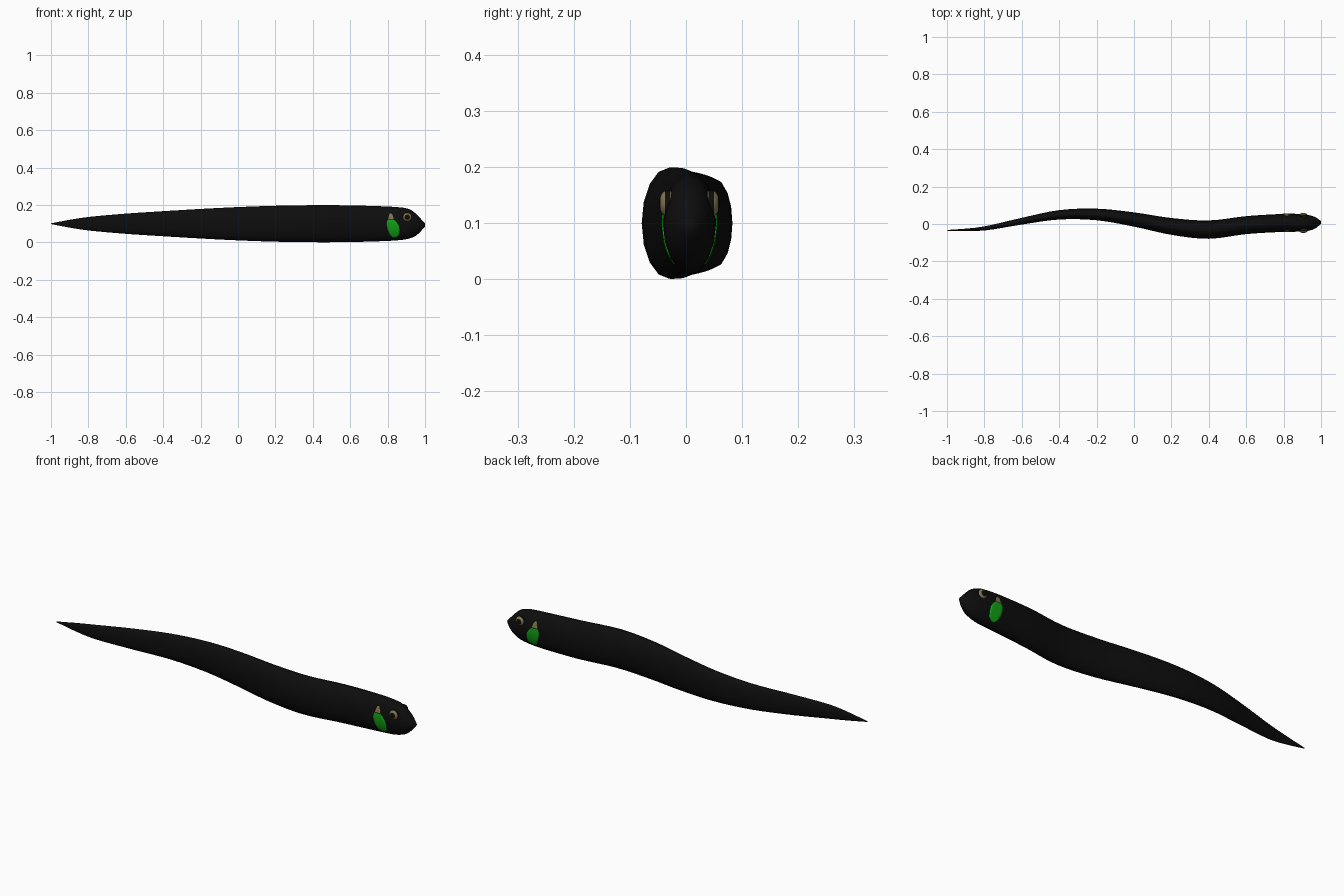
import bpy, bmesh, math
from mathutils import Vector

if "Cube" in bpy.data.objects:
    bpy.data.objects.remove(bpy.data.objects["Cube"])


def material(name, rgb):
    m = bpy.data.materials.new(name)
    m.diffuse_color = (*rgb, 1)
    m.use_nodes = True
    m.node_tree.nodes["Principled BSDF"].inputs["Base Color"].default_value = m.diffuse_color
    return m


BLACK = material("black skin", (0.004, 0.004, 0.004))
GREEN = material("bright green", (0.006, 0.35, 0.008))
TAN = material("olive tan", (0.22, 0.18, 0.08))

# Body stations: x, centre y, centre z, half width, half height
STATIONS = [
    (-1.0, -0.034, 0.100, 0.002, 0.002), (-0.9, -0.031, 0.100, 0.006, 0.021),
    (-0.8, -0.024, 0.100, 0.011, 0.036), (-0.6, 0.015, 0.100, 0.018, 0.054),
    (-0.4, 0.049, 0.100, 0.025, 0.067), (-0.2, 0.051, 0.100, 0.031, 0.079),
    (0.0, 0.024, 0.100, 0.038, 0.089), (0.2, -0.013, 0.100, 0.045, 0.096),
    (0.4, -0.030, 0.100, 0.049, 0.099), (0.6, -0.006, 0.100, 0.048, 0.098),
    (0.8, 0.006, 0.100, 0.048, 0.092), (0.88, 0.006, 0.100, 0.047, 0.086),
    (0.92, 0.006, 0.099, 0.044, 0.077), (0.95, 0.006, 0.095, 0.038, 0.060),
    (0.975, 0.007, 0.093, 0.027, 0.036), (1.0, 0.008, 0.093, 0.007, 0.008),
]


def section(x):
    """Smoothly interpolated body section at x."""
    S, n = STATIONS, len(STATIONS)
    i = max(k for k in range(n - 1) if S[k][0] <= x + 1e-9)
    a, b = S[i], S[i + 1]
    p, q = S[max(i - 1, 0)], S[min(i + 2, n - 1)]
    h = b[0] - a[0]
    t = (x - a[0]) / h
    out = []
    for c in range(1, 5):
        ma = (b[c] - p[c]) / (b[0] - p[0]) * h
        mb = (q[c] - a[c]) / (q[0] - a[0]) * h
        out.append((2*t**3 - 3*t*t + 1) * a[c] + (t**3 - 2*t*t + t) * ma
                   + (3*t*t - 2*t**3) * b[c] + (t**3 - t*t) * mb)
    return out


def finish(name, bm, mats):
    bmesh.ops.recalc_face_normals(bm, faces=bm.faces)
    for f in bm.faces:
        f.smooth = True
    me = bpy.data.meshes.new(name)
    bm.to_mesh(me)
    bm.free()
    ob = bpy.data.objects.new(name, me)
    bpy.context.collection.objects.link(ob)
    for m in mats:
        me.materials.append(m)
    return ob


# Body: lofted 16-sided oval rings along the wavy spine
SIDES = 16
xs = []
for a, b in zip(STATIONS, STATIONS[1:]):
    steps = 4 if b[0] - a[0] > 0.15 else 2
    xs += [a[0] + (b[0] - a[0]) * k / steps for k in range(steps)]
xs.append(1.0)
bm = bmesh.new()
rings = []
for x in xs:
    cy, cz, w, h = section(x)
    rings.append([bm.verts.new((x, cy + w * math.cos(2 * math.pi * k / SIDES),
                                cz + h * math.sin(2 * math.pi * k / SIDES)))
                  for k in range(SIDES)])
for r, s in zip(rings, rings[1:]):
    for k in range(SIDES):
        j = (k + 1) % SIDES
        bm.faces.new((r[k], r[j], s[j], s[k]))
bm.faces.new(rings[0])
bm.faces.new(rings[-1])
finish("body", bm, [BLACK])


def skin_y(x, z, side, lift):
    cy, cz, w, h = section(x)
    u = max(-0.99, min(0.99, (z - cz) / h))
    return cy + side * (w * math.sqrt(1 - u * u) + lift)


def patch(name, rows, side, mat):
    """Thin plate lying on the skin; rows are (z, x start, x end)."""
    bm = bmesh.new()
    grid = []
    for (z0, a0, b0), (z1, a1, b1) in zip(rows, rows[1:]):
        for k in range(3):
            t = k / 3
            grid.append((z0 + (z1 - z0) * t, a0 + (a1 - a0) * t, b0 + (b1 - b0) * t))
    grid.append(rows[-1])
    cols = 6
    layers = []
    for lift in (0.0015, -0.004):
        layers.append([[bm.verts.new((a + (b - a) * c / cols,
                                      skin_y(a + (b - a) * c / cols, z, side, lift), z))
                        for c in range(cols + 1)] for z, a, b in grid])
    top, low = layers
    for g in layers:
        for r, s in zip(g, g[1:]):
            for c in range(cols):
                bm.faces.new((r[c], r[c + 1], s[c + 1], s[c]))

    def rim(g):
        return (g[0] + [r[-1] for r in g[1:]] + g[-1][-2::-1]
                + [r[0] for r in g[-2:0:-1]])
    p, q = rim(top), rim(low)
    for k in range(len(p)):
        j = (k + 1) % len(p)
        bm.faces.new((p[k], p[j], q[j], q[k]))
    finish(name, bm, [mat])


def eye(name, side):
    """Flattened dome with a tan ring around a black pupil."""
    bm = bmesh.new()
    bmesh.ops.create_uvsphere(bm, u_segments=20, v_segments=20, radius=1)
    for f in bm.faces:
        c = f.calc_center_median()
        f.material_index = 1 if 0.62 < math.hypot(c.x, c.y) < 0.93 else 0
    centre = Vector((0.905, 0.006 + side * 0.039, 0.135))
    for v in bm.verts:
        v.co = centre + Vector((v.co.x * 0.024, v.co.z * 0.015, v.co.y * 0.024))
    finish(name, bm, [BLACK, TAN])


GILL = [(0.026, 0.828, 0.842), (0.040, 0.812, 0.862), (0.065, 0.800, 0.866),
        (0.090, 0.794, 0.862), (0.110, 0.795, 0.848), (0.122, 0.800, 0.834)]
GILL_TIP = [(0.122, 0.801, 0.834), (0.140, 0.806, 0.830), (0.155, 0.811, 0.821)]
for side, label in ((-1, "right"), (1, "left")):
    patch(label + "_gill", GILL, side, GREEN)
    patch(label + "_gill_tip", GILL_TIP, side, TAN)
    eye(label + "_eye", side)
